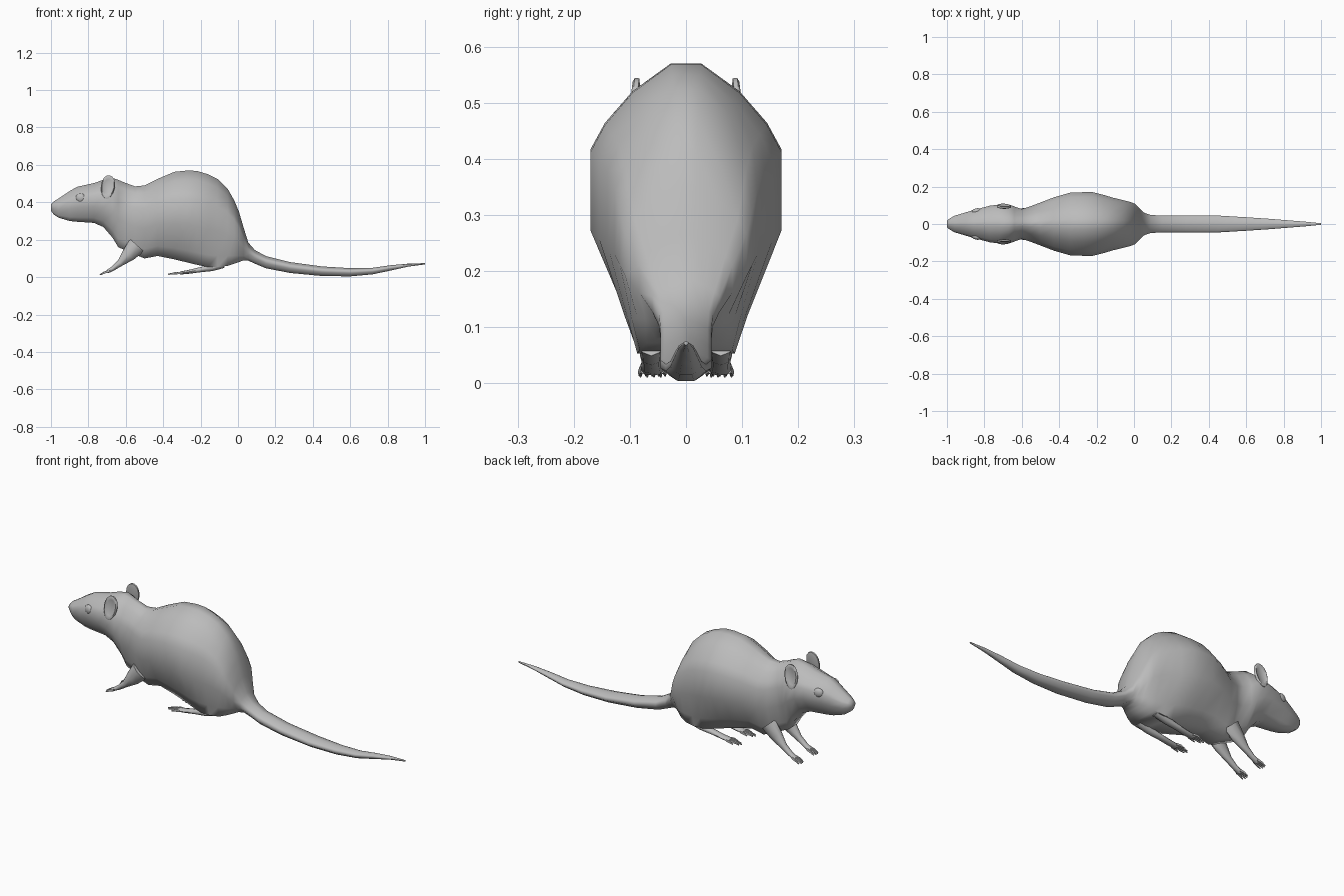
import bpy, bmesh, math
from mathutils import Vector, Matrix

if "Cube" in bpy.data.objects:
    bpy.data.objects.remove(bpy.data.objects["Cube"])

grey = bpy.data.materials.new("grey fur")
grey.diffuse_color = (0.5, 0.5, 0.5, 1)
grey.use_nodes = True
grey.node_tree.nodes["Principled BSDF"].inputs["Base Color"].default_value = grey.diffuse_color


def finish(name, bm, angle=60):
    bmesh.ops.recalc_face_normals(bm, faces=bm.faces[:])
    mesh = bpy.data.meshes.new(name)
    bm.to_mesh(mesh)
    bm.free()
    mesh.materials.append(grey)
    ob = bpy.data.objects.new(name, mesh)
    bpy.context.collection.objects.link(ob)
    bpy.ops.object.select_all(action='DESELECT')
    bpy.context.view_layer.objects.active = ob
    ob.select_set(True)
    bpy.ops.object.shade_smooth_by_angle(angle=math.radians(angle))
    return ob


def loft(bm, rings):
    """Skin a run of closed rings and cap both ends."""
    loops = [[bm.verts.new(p) for p in ring] for ring in rings]
    n = len(loops[0])
    for a, b in zip(loops, loops[1:]):
        for i in range(n):
            bm.faces.new((a[i], a[(i + 1) % n], b[(i + 1) % n], b[i]))
    bm.faces.new(loops[0])
    bm.faces.new(loops[-1])


def tube(bm, path, sides=8):
    """Path points: x, y, z, half width, half thickness."""
    pts = [Vector(p[:3]) for p in path]
    rings = []
    for i, p in enumerate(path):
        d = (pts[min(i + 1, len(pts) - 1)] - pts[max(i - 1, 0)]).normalized()
        across = d.cross(Vector((0, 0, 1))).normalized()
        up = across.cross(d)
        rings.append([pts[i] + across * p[3] * math.cos(t) + up * p[4] * math.sin(t)
                      for t in (math.tau * k / sides for k in range(sides))])
    loft(bm, rings)


# Body and tail: x, bottom z, top z, half width, bottom width share
body = [
    (-1.0, .355, .39, .018, .5), (-.985, .335, .405, .03, .5),
    (-.96, .318, .42, .044, .45), (-.90, .30, .46, .062, .4),
    (-.86, .296, .483, .074, .4), (-.77, .29, .503, .098, .35),
    (-.72, .268, .52, .104, .35), (-.67, .21, .53, .104, .35),
    (-.64, .16, .52, .094, .4), (-.60, .142, .503, .08, .5),
    (-.55, .12, .485, .096, .55), (-.50, .10, .49, .115, .45),
    (-.43, .113, .525, .142, .35), (-.34, .095, .563, .168, .35),
    (-.27, .078, .57, .17, .4), (-.22, .066, .568, .17, .45),
    (-.16, .054, .55, .155, .55), (-.11, .053, .525, .14, .62),
    (-.055, .06, .472, .127, .65)]
tail = [
    (-.02, .072, .41, .118, .6), (.005, .08, .35, .108, .5),
    (.03, .09, .265, .083, .45), (.055, .088, .185, .06, .4),
    (.09, .072, .145, .048, .4), (.15, .047, .112, .045, .4),
    (.28, .022, .08, .045, .4), (.45, .006, .057, .045, .4),
    (.60, .004, .048, .036, .4), (.72, .015, .05, .028, .4),
    (.82, .036, .064, .02, .4), (.91, .056, .072, .013, .4),
    (1.0, .068, .075, .004, .4)]
rings = []
for x, lo, hi, w, bw in body + tail:
    half = [(.16, 1), (.56, .9), (.85, .785), (1, .69), (1, .41),
            (.4 + .55 * bw, .13), (bw, 0)]
    prof = half + [(-y, z) for y, z in reversed(half)]
    rings.append([(x, y * w, lo + z * (hi - lo)) for y, z in prof])
bm = bmesh.new()
loft(bm, rings)
finish("body_and_tail", bm, 70)

for side, label in ((1, "left"), (-1, "right")):
    # Front leg with four toes
    bm = bmesh.new()
    tube(bm, [(-.54, .06 * side, .17, .03, .05), (-.585, .062 * side, .12, .024, .038),
              (-.63, .063 * side, .075, .016, .018), (-.67, .063 * side, .045, .015, .012),
              (-.70, .063 * side, .028, .018, .009)])
    for k in range(4):
        s = k - 1.5
        reach = .052 - .006 * abs(s)
        y = .063 * side + s * .009
        tube(bm, [(-.69, y, .032, .005, .007), (-.69 - reach * .5, y + s * .002, .025, .005, .006),
                  (-.69 - reach, y + s * .003, .013, .002, .003)], 6)
    finish(label + "_front_leg", bm)

    # Hind foot with long toes
    bm = bmesh.new()
    tube(bm, [(-.08, .062 * side, .07, .022, .022), (-.14, .062 * side, .05, .02, .018),
              (-.21, .061 * side, .038, .018, .013), (-.27, .06 * side, .027, .02, .010),
              (-.31, .06 * side, .022, .021, .008)])
    for k in range(5):
        s = k - 2
        reach = .08 - .009 * s * s
        y = .06 * side + s * .0085
        tube(bm, [(-.295, y, .023, .0045, .006), (-.295 - reach * .5, y + s * .002, .022, .0045, .006),
                  (-.295 - reach, y + s * .003, .015, .002, .003)], 6)
    finish(label + "_hind_foot", bm)

    # Ear: thin oval with a dished outer face
    bm = bmesh.new()
    place = (Matrix.Translation((-.696, .094 * side, .481))
             @ Matrix.Rotation(math.radians(7) * side, 4, 'X')
             @ Matrix.Rotation(math.radians(8), 4, 'Y'))
    ear = []
    for y, s in ((-.007, .75), (-.003, 1), (.005, 1), (.008, .88), (.002, .66)):
        ear.append([place @ Vector((.037 * s * math.cos(t) * (1 + .12 * math.sin(t)),
                                    y * side, .064 * s * math.sin(t)))
                    for t in (math.tau * k / 16 for k in range(16))])
    loft(bm, ear)
    finish(label + "_ear", bm)

    # Eye
    bm = bmesh.new()
    bmesh.ops.create_uvsphere(bm, u_segments=14, v_segments=8, radius=1,
                              matrix=Matrix.Translation((-.842, .07 * side, .424))
                              @ Matrix.Rotation(math.radians(12) * side, 4, 'Z')
                              @ Matrix.Diagonal((.027, .014, .024, 1)))
    finish(label + "_eye", bm)
